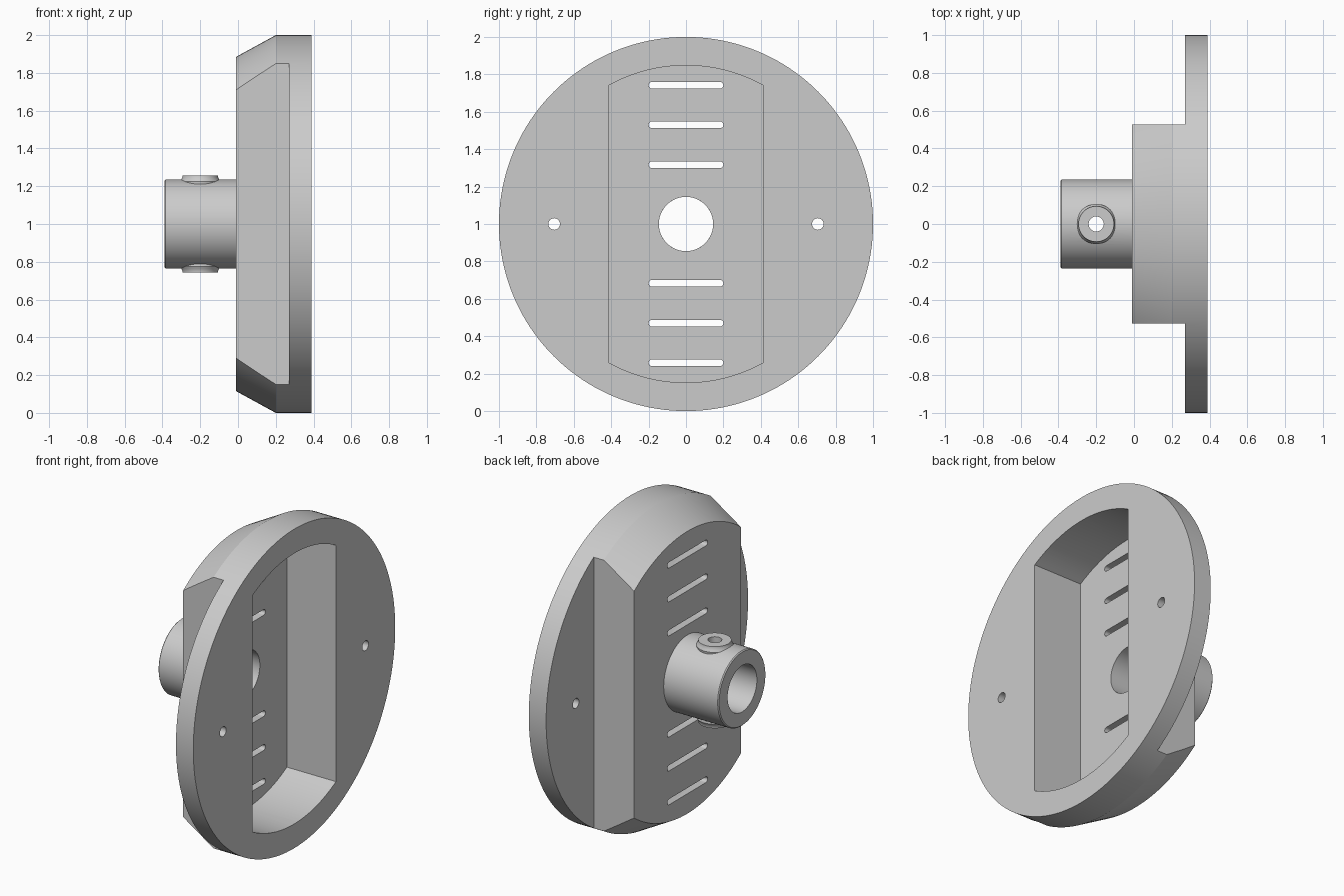
import bpy, bmesh
from math import pi, sin, cos, asin, radians
from mathutils import Matrix

cube = bpy.data.objects.get("Cube")
if cube:
    bpy.data.objects.remove(cube, do_unlink=True)

grey = bpy.data.materials.new("plain grey")
grey.use_nodes = True
grey.diffuse_color = (0.6, 0.6, 0.6, 1)
grey.node_tree.nodes["Principled BSDF"].inputs["Base Color"].default_value = (0.6, 0.6, 0.6, 1)

CENTRE = Matrix.Translation((0, 0, 1))   # the main axis runs along x at z = 1


def finish(name, bm, matrix):
    bmesh.ops.recalc_face_normals(bm, faces=bm.faces)
    mesh = bpy.data.meshes.new(name)
    bm.to_mesh(mesh)
    bm.free()
    mesh.transform(matrix)
    mesh.materials.append(grey)
    ob = bpy.data.objects.new(name, mesh)
    bpy.context.collection.objects.link(ob)
    return ob


def lathe(name, profile, steps=128, matrix=CENTRE):
    """Turn a closed (x, radius) profile about the x axis."""
    bm = bmesh.new()
    rings = []
    for i in range(steps):
        a = 2 * pi * i / steps
        rings.append([bm.verts.new((x, r * sin(a), r * cos(a))) for x, r in profile])
    n = len(profile)
    for i in range(steps):
        p, q = rings[i], rings[(i + 1) % steps]
        for j in range(n):
            k = (j + 1) % n
            bm.faces.new((p[j], p[k], q[k], q[j]))
    return finish(name, bm, matrix)


def prism(name, outline, x0, x1, matrix=CENTRE):
    """Extrude a (y, z) outline along x."""
    bm = bmesh.new()
    face = bm.faces.new([bm.verts.new((x0, y, z)) for y, z in outline])
    ext = bmesh.ops.extrude_face_region(bm, geom=[face])
    verts = [v for v in ext["geom"] if isinstance(v, bmesh.types.BMVert)]
    bmesh.ops.translate(bm, verts=verts, vec=(x1 - x0, 0, 0))
    return finish(name, bm, matrix)


def arc(y, z, r, start, end, n):
    return [(y + r * cos(start + (end - start) * i / n),
             z + r * sin(start + (end - start) * i / n)) for i in range(n + 1)]


def circle(y, z, r, n):
    return arc(y, z, r, 0, 2 * pi, n)[:-1]


def rectangle(y0, y1, z0, z1):
    return [(y0, z0), (y1, z0), (y1, z1), (y0, z1)]


def combine(target, tool, operation="DIFFERENCE"):
    mod = target.modifiers.new("cut", "BOOLEAN")
    mod.operation, mod.solver, mod.object = operation, "EXACT", tool
    bpy.context.view_layer.objects.active = target
    bpy.ops.object.modifier_apply(modifier=mod.name)
    bpy.data.objects.remove(tool, do_unlink=True)


# Round housing with chamfered rear rim and central bore
BORE = 0.145
housing = lathe("housing", [(-0.01, BORE), (-0.01, 0.885), (0.2, 1), (0.39, 1), (0.39, BORE)], 160)

# Side cuts leave a thin flange beside the raised middle
for side in (-1, 1):
    combine(housing, prism("side_cutter", rectangle(*sorted((side * 0.528, side * 1.2)), -1.2, 1.2), -0.2, 0.27))

# Deep pocket with straight sides and curved ends
half, radius = 0.413, 0.848
t = asin(half / radius)
pocket = arc(0, 0, radius, pi / 2 - t, pi / 2 + t, 24) + arc(0, 0, radius, 1.5 * pi - t, 1.5 * pi + t, 24)
combine(housing, prism("pocket_cutter", pocket, 0.05, 0.5))

# Vent slots, mirrored above and below the bore
for z in (0.317, 0.53, 0.742):
    for s in (-1, 1):
        slot = arc(0.182, s * z, 0.018, -pi / 2, pi / 2, 8) + arc(-0.182, s * z, 0.018, pi / 2, 1.5 * pi, 8)
        combine(housing, prism("slot_cutter", slot, -0.1, 0.2))

# Screw holes in the flange
for side in (-1, 1):
    combine(housing, prism("screw_cutter", circle(side * 0.705, 0, 0.031, 24), 0.2, 0.5))

# Hollow hub with softened outer edge
hub = lathe("hub", [(-0.01, BORE), (-0.39, BORE), (-0.39, 0.229), (-0.384, 0.235), (-0.01, 0.235)], 96)

# Flared set-screw bosses on top and underneath, drilled through
for angle in (-pi / 2, pi / 2):
    place = Matrix.Translation((-0.2, 0, 1)) @ Matrix.Rotation(angle, 4, "Y")
    boss = lathe("boss", [(0.18, 0.039), (0.18, 0.1), (0.225, 0.106), (0.236, 0.1),
                          (0.246, 0.095), (0.256, 0.094), (0.256, 0.039)], 48, place)
    combine(hub, boss, "UNION")
    combine(hub, prism("pin_cutter", circle(0, 0, 0.04, 32), 0.05, 0.4, place))

for ob in (housing, hub):
    bpy.ops.object.select_all(action="DESELECT")
    ob.select_set(True)
    bpy.context.view_layer.objects.active = ob
    bpy.ops.object.shade_smooth_by_angle(angle=radians(25))
